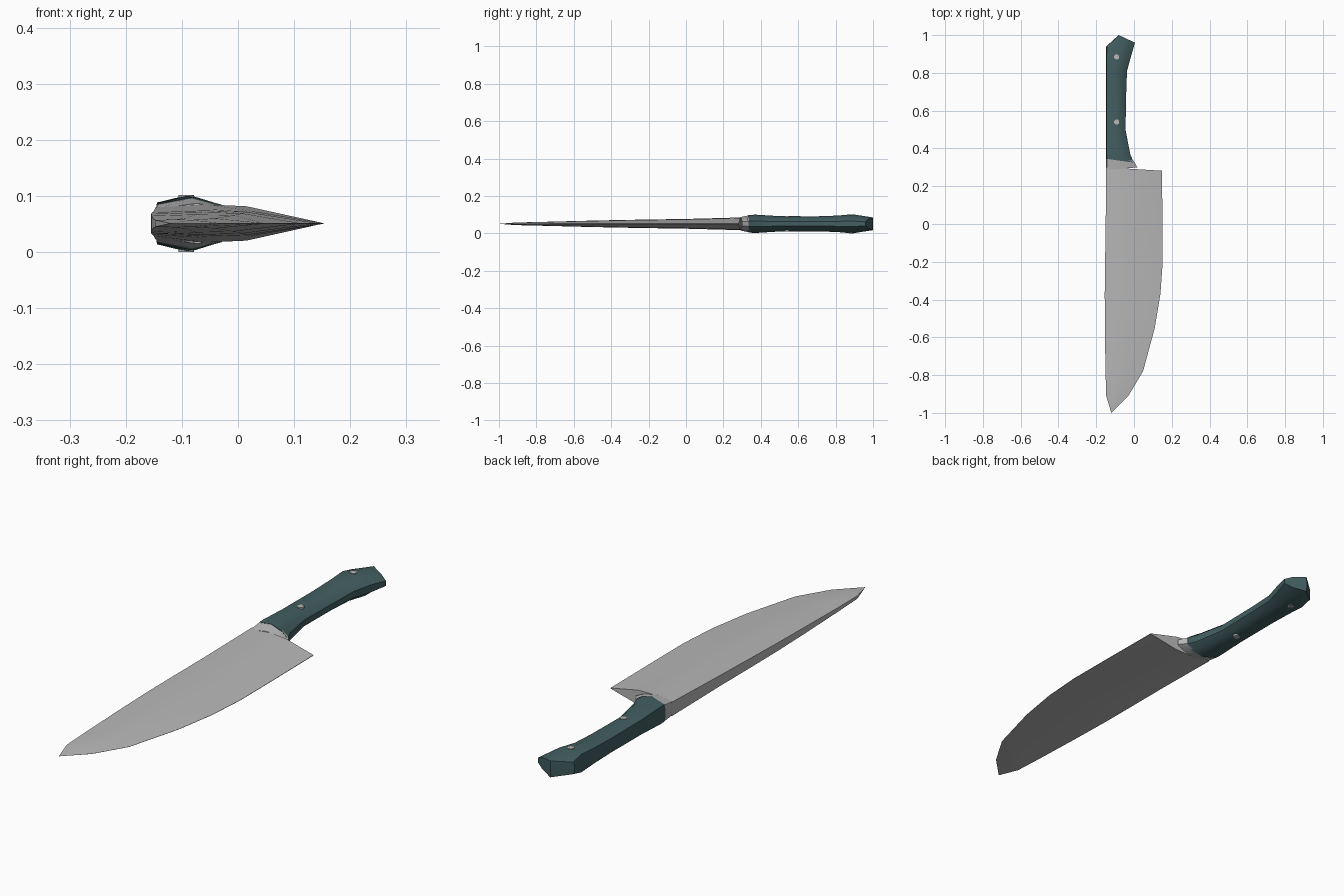
import bpy, bmesh, math

if "Cube" in bpy.data.objects:
    bpy.data.objects.remove(bpy.data.objects["Cube"])

ZC = 0.051  # mid-plane height of the knife


def material(name, rgb):
    m = bpy.data.materials.new(name)
    m.diffuse_color = (*rgb, 1)
    m.use_nodes = True
    m.node_tree.nodes["Principled BSDF"].inputs["Base Color"].default_value = m.diffuse_color
    return m


steel = material("steel_grey", (0.48, 0.48, 0.48))
teal = material("dark_teal", (0.055, 0.112, 0.118))


def finish(obj, mat, angle):
    obj.data.materials.append(mat)
    bpy.ops.object.select_all(action='DESELECT')
    obj.select_set(True)
    bpy.context.view_layer.objects.active = obj
    bpy.ops.object.shade_smooth_by_angle(angle=math.radians(angle))


def loft(name, section, stations, mat, angle, start=None, end=None):
    """section: (fraction spine to edge, thickness factor), mirrored in z.
    station: spine x, spine y, edge x, edge y, half thickness, [mid y bump]."""
    bm = bmesh.new()
    loop = [(t, k) for t, k in section] + [(t, -k) for t, k in reversed(section)]
    rings = []
    for sx, sy, ex, ey, h, *bump in stations:
        b = bump[0] if bump else 0
        rings.append([bm.verts.new((sx + (ex - sx) * t,
                                    sy + (ey - sy) * t + b * (1 - abs(2 * t - 0.9) / 1.1 if t > 0.45 else t / 0.45),
                                    ZC + h * k)) for t, k in loop])
    n = len(loop)
    for a, b in zip(rings, rings[1:]):
        for i in range(n):
            bm.faces.new((a[i], a[(i + 1) % n], b[(i + 1) % n], b[i]))
    for ring, apex in ((rings[0], start), (rings[-1], end)):
        if apex:
            v = bm.verts.new((*apex, ZC))
            for i in range(n):
                bm.faces.new((ring[i], ring[(i + 1) % n], v))
        else:
            # close the end with strips joining the upper and lower sides
            for i in range(n // 2 - 1):
                bm.faces.new((ring[i], ring[i + 1], ring[n - 2 - i], ring[n - 1 - i]))
    bmesh.ops.recalc_face_normals(bm, faces=bm.faces)
    me = bpy.data.meshes.new(name)
    bm.to_mesh(me)
    bm.free()
    obj = bpy.data.objects.new(name, me)
    bpy.context.collection.objects.link(obj)
    finish(obj, mat, angle)
    return obj


# Blade: flat spine, wedge towards the cutting edge
blade_section = [(0, 0.85), (0.3, 1), (0.55, 0.9), (1, 0.03)]
loft("blade", blade_section, [
    (-0.147, 0.300, 0.148, 0.282, 0.034),
    (-0.150, 0.000, 0.151, 0.000, 0.026),
    (-0.153, -0.20, 0.152, -0.20, 0.023),
    (-0.155, -0.37, 0.140, -0.37, 0.020),
    (-0.154, -0.55, 0.110, -0.55, 0.016),
    (-0.151, -0.78, 0.048, -0.78, 0.010),
    (-0.147, -0.91, -0.030, -0.91, 0.007),
], steel, 40, end=(-0.12, -1.0))

# Bolster and handle share a rounded cross-section
grip_section = [(0, 0.4), (0.02, 0.73), (0.45, 1), (0.8, 0.72), (1, 0.3)]
loft("bolster", grip_section, [
    (-0.147, 0.285, 0.018, 0.300, 0.036),
    (-0.147, 0.345, -0.003, 0.335, 0.046),
], steel, 40)

loft("handle", grip_section, [
    (-0.147, 0.345, -0.001, 0.325, 0.047),
    (-0.147, 0.370, -0.020, 0.370, 0.049),
    (-0.147, 0.500, -0.045, 0.500, 0.041),
    (-0.147, 0.700, -0.041, 0.700, 0.040),
    (-0.147, 0.810, -0.037, 0.810, 0.044),
    (-0.147, 0.890, -0.015, 0.890, 0.051),
    (-0.147, 0.940, 0.005, 0.960, 0.034, 0.05),
], teal, 45, end=(-0.081, 1.0))

# Rivets through the handle
for i, (y, h) in enumerate(((0.54, 0.0415), (0.885, 0.0505))):
    bpy.ops.mesh.primitive_cylinder_add(vertices=12, radius=0.014, depth=2 * h,
                                        location=(-0.092, y, ZC))
    rivet = bpy.context.object
    rivet.name = f"rivet_{i + 1}"
    finish(rivet, steel, 40)
